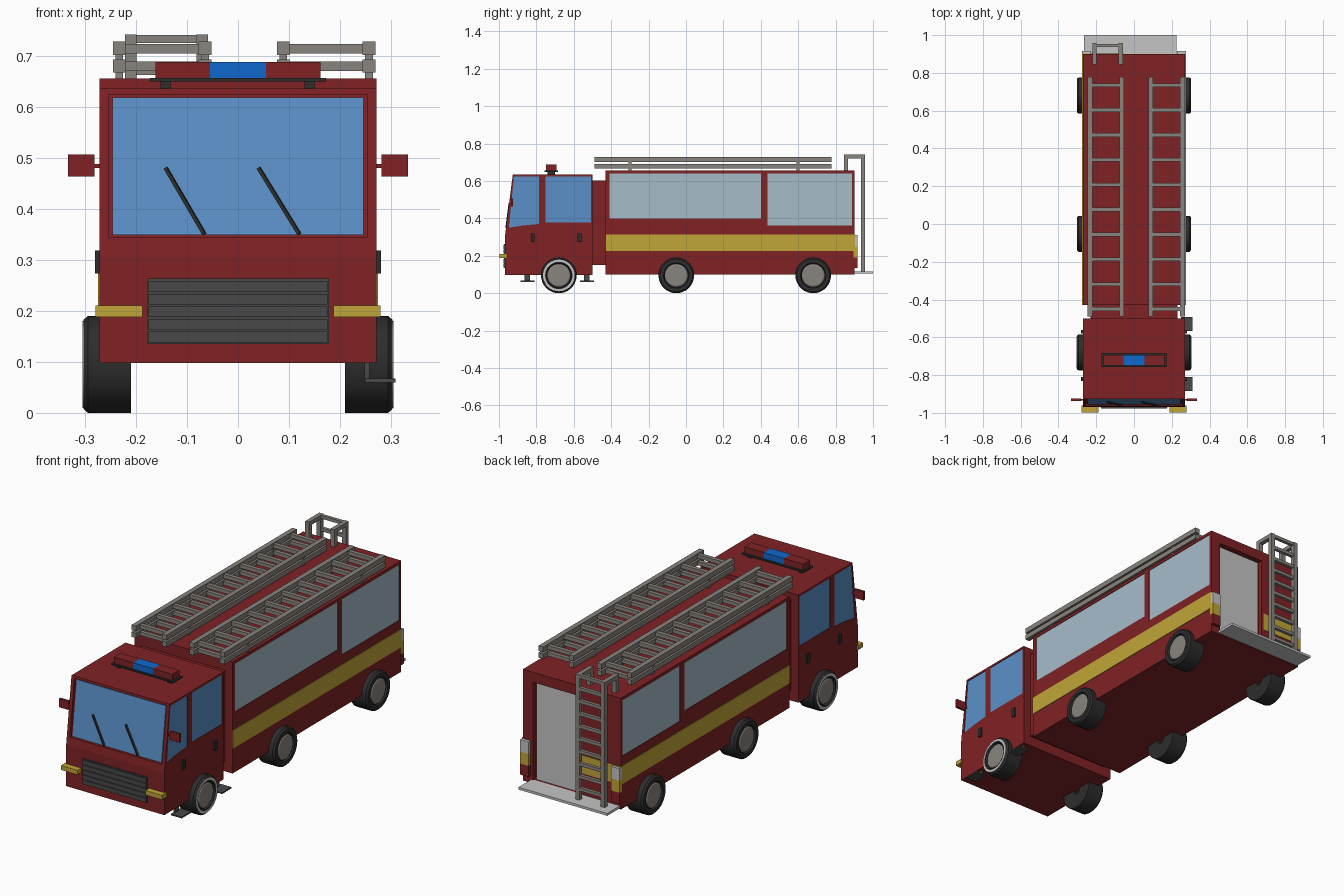
import bpy, bmesh, math
from mathutils import Vector, Matrix

if "Cube" in bpy.data.objects:
    bpy.data.objects.remove(bpy.data.objects["Cube"])


def material(name, r, g, b):
    m = bpy.data.materials.new(name)
    m.diffuse_color = (r, g, b, 1)
    m.use_nodes = True
    m.node_tree.nodes["Principled BSDF"].inputs["Base Color"].default_value = m.diffuse_color
    return m


RED = material("fire_red", 0.215, 0.016, 0.018)
SCREEN = material("cab_glass_blue", 0.105, 0.28, 0.58)
PALE = material("pale_glass", 0.38, 0.51, 0.59)
YELLOW = material("stripe_yellow", 0.53, 0.38, 0.04)
METAL = material("ladder_grey", 0.25, 0.23, 0.21)
BLACK = material("rubber_black", 0.026, 0.026, 0.026)
GRILLE = material("grille_grey", 0.065, 0.065, 0.065)
WHITE = material("light_grey", 0.56, 0.56, 0.56)
BEACON = material("beacon_blue", 0.005, 0.14, 0.61)


def finish(name, bm, mat):
    bmesh.ops.recalc_face_normals(bm, faces=bm.faces)
    me = bpy.data.meshes.new(name)
    bm.to_mesh(me)
    bm.free()
    ob = bpy.data.objects.new(name, me)
    bpy.context.collection.objects.link(ob)
    me.materials.append(mat)
    return ob


def prism(name, yz, x0, x1, mat):
    """Side profile in y,z stretched along x."""
    bm = bmesh.new()
    f = bm.faces.new([bm.verts.new((x0, y, z)) for y, z in yz])
    ext = bmesh.ops.extrude_face_region(bm, geom=[f])["geom"]
    bmesh.ops.translate(bm, vec=(x1 - x0, 0, 0),
                        verts=[v for v in ext if isinstance(v, bmesh.types.BMVert)])
    return finish(name, bm, mat)


def boxes(name, mat, *specs):
    """One object from boxes given as x0, x1, y0, y1, z0, z1."""
    bm = bmesh.new()
    for x0, x1, y0, y1, z0, z1 in specs:
        m = Matrix.Translation(((x0 + x1) / 2, (y0 + y1) / 2, (z0 + z1) / 2)) @ \
            Matrix.Diagonal((abs(x1 - x0), abs(y1 - y0), abs(z1 - z0), 1))
        bmesh.ops.create_cube(bm, size=1, matrix=m)
    return finish(name, bm, mat)


def lathe(name, profile, s, y, mat, z=0.095, angle=2 * math.pi):
    """Closed x,radius profile spun about a wheel axle."""
    bm = bmesh.new()
    vs = [bm.verts.new((s * x, y, z + r)) for x, r in profile]
    es = [bm.edges.new((a, b)) for a, b in zip(vs, vs[1:] + vs[:1])]
    bmesh.ops.spin(bm, geom=vs + es, cent=(0, y, z), axis=(1, 0, 0), angle=angle, steps=36)
    bmesh.ops.remove_doubles(bm, verts=bm.verts, dist=0.0003)
    ob = finish(name, bm, mat)
    bpy.context.view_layer.objects.active = ob
    ob.select_set(True)
    bpy.ops.object.shade_smooth_by_angle(angle=math.radians(30))
    ob.select_set(False)
    return ob


def cut(target, cutters):
    for c in cutters:
        mod = target.modifiers.new("cut", 'BOOLEAN')
        mod.operation, mod.object, mod.solver = 'DIFFERENCE', c, 'EXACT'
    dg = bpy.context.evaluated_depsgraph_get()
    target.data = bpy.data.meshes.new_from_object(target.evaluated_get(dg))
    target.modifiers.clear()
    for c in cutters:
        bpy.data.objects.remove(c)


def rect(y0, y1, z0, z1):
    return [(y0, z0), (y1, z0), (y1, z1), (y0, z1)]


def slope(z):
    return -0.968 + (z - 0.305) * 0.042 / 0.33


def slanted(z0, z1, d0, d1):
    return [(slope(z0) + d0, z0), (slope(z1) + d0, z1), (slope(z1) + d1, z1), (slope(z0) + d1, z0)]


W = 0.271

# Cab with recessed windscreen and side windows
cab = prism("cab", [(-0.968, 0.098), (slope(0.305), 0.305), (slope(0.635), 0.635),
                    (-0.5, 0.635), (-0.5, 0.098)], -W, W, RED)
cab_windows = [[(-0.947, 0.35), (-0.92, 0.625), (-0.785, 0.625), (-0.785, 0.37), (-0.87, 0.362)],
               rect(-0.75, -0.508, 0.377, 0.625)]
cutters = [prism("screen_cutter", slanted(0.345, 0.624, -0.03, 0.013), -0.254, 0.254, RED)]
for s in (-1, 1):
    for i, w in enumerate(cab_windows):
        cutters.append(prism("cutter", w, s * (W - 0.006), s * 0.3, RED))
        prism(f"cab_side_window_{i}", w, s * (W - 0.008), s * (W - 0.003), SCREEN)
cut(cab, cutters)
prism("windscreen", slanted(0.348, 0.618, 0.008, 0.015), -0.246, 0.246, SCREEN)

# Rear body with recessed windows and doorway
body = boxes("rear_body", RED, (-W, W, -0.43, 0.9, 0.1, 0.655))
body_windows = [rect(-0.41, 0.4, 0.4, 0.64), rect(0.435, 0.888, 0.362, 0.64)]
cutters = [boxes("door_cutter", RED, (-0.045, 0.215, 0.875, 0.95, 0.116, 0.605))]
for s in (-1, 1):
    for i, w in enumerate(body_windows):
        cutters.append(prism("cutter", w, s * (W - 0.006), s * 0.3, RED))
        prism(f"body_window_{i}", w, s * (W - 0.008), s * (W - 0.003), PALE)
cut(body, cutters)
boxes("rear_door", WHITE, (-0.037, 0.207, 0.87, 0.883, 0.116, 0.597))
boxes("cab_connector", RED, (-0.23, 0.23, -0.505, -0.425, 0.15, 0.603))
boxes("rear_platform", WHITE, (-0.265, 0.225, 0.895, 1.0, 0.105, 0.117))

# Yellow stripes
for s in (-1, 1):
    boxes("side_stripe", YELLOW, (s * (W - 0.002), s * (W + 0.003), -0.43, 0.903, 0.225, 0.315))
boxes("rear_stripe", YELLOW, (-W, -0.055, 0.898, 0.903, 0.225, 0.315))

# Tail lights, stacked
for s in (-1, 1):
    for n, m, z0, z1 in (("upper", WHITE, 0.25, 0.31), ("middle", YELLOW, 0.19, 0.25),
                         ("lower", RED, 0.135, 0.19)):
        boxes(f"tail_light_{n}", m, (s * 0.228, s * 0.274, 0.895, 0.916, z0, z1))

# Grille with slats, and front lights
boxes("grille", GRILLE, (-0.178, 0.178, -0.972, -0.96, 0.135, 0.263),
      *[(-0.175, 0.175, -0.977, -0.97, 0.138 + i * 0.0247, 0.159 + i * 0.0247) for i in range(5)])
for s in (-1, 1):
    boxes("front_light", YELLOW, (s * 0.187, s * 0.279, -0.998, -0.96, 0.188, 0.21))

# Wipers lying on the windscreen
for x0, x1 in ((-0.066, -0.142), (0.12, 0.04)):
    a = Vector((x0, slope(0.35) + 0.002, 0.35))
    b = Vector((x1, slope(0.48) + 0.002, 0.48))
    d = b - a
    bm = bmesh.new()
    m = Matrix.Translation((a + b) / 2) @ d.to_track_quat('Z', 'Y').to_matrix().to_4x4()
    bmesh.ops.create_cube(bm, size=1, matrix=m @ Matrix.Diagonal((0.009, 0.007, d.length, 1)))
    finish("wiper", bm, BLACK)

# Mirrors and door handles
for s in (-1, 1):
    boxes("wing_mirror", RED, (s * 0.281, s * 0.333, -0.936, -0.924, 0.463, 0.506),
          (s * 0.262, s * 0.282, -0.934, -0.926, 0.48, 0.488))
    for y in (-0.82, -0.57):
        boxes("door_handle", BLACK, (s * 0.268, s * 0.28, y - 0.01, y + 0.01, 0.273, 0.318))

# Cab steps, right side only
for y in (-0.848, -0.53):
    boxes("cab_step", GRILLE, (0.25, 0.309, y - 0.037, y + 0.037, 0.06, 0.067),
          (0.248, 0.258, y - 0.015, y + 0.015, 0.06, 0.1))

# Roof light bar
boxes("light_bar_base", BLACK, (-0.172, 0.172, -0.757, -0.684, 0.649, 0.656),
      *[(x - 0.01, x + 0.01, -0.74, -0.7, 0.632, 0.65) for x in (-0.142, 0.14)])
for s in (-1, 1):
    boxes("light_bar_end", RED, (s * 0.055, s * 0.162, -0.748, -0.693, 0.656, 0.687))
boxes("light_bar_beacon", BEACON, (-0.055, 0.055, -0.748, -0.693, 0.656, 0.687))

# Two stacked ladders on each side of the roof
for xa, xb in ((-0.245, -0.052), (0.076, 0.269)):
    for z0, z1 in ((0.667, 0.692), (0.701, 0.727)):
        rails = [(x, x + 0.025, -0.49, 0.778, z0, z1) for x in (xa, xb - 0.025)]
        rungs = [(xa + 0.02, xb - 0.02, y - 0.01, y + 0.01, z0 + 0.003, z1 - 0.004)
                 for y in [0.735 - 0.1317 * i for i in range(10)]]
        boxes("roof_ladder", METAL, *rails, *rungs)
    boxes("ladder_supports", METAL, *[(x + 0.005, x + 0.02, y - 0.008, y + 0.008, 0.65, 0.705)
                                      for x in (xa, xb - 0.025) for y in (-0.3, 0.6)])

# Rear climbing ladder hooked over the roof
parts = []
for x in (-0.221, -0.081):
    parts += [(x, x + 0.022, 0.935, 0.957, 0.115, 0.741),
              (x, x + 0.022, 0.845, 0.936, 0.721, 0.741),
              (x, x + 0.022, 0.845, 0.867, 0.65, 0.722)]
parts += [(-0.2, -0.08, 0.938, 0.954, z - 0.008, z + 0.008) for z in [0.17 + 0.0625 * i for i in range(10)]]
boxes("rear_ladder", METAL, *parts)

# Wheels: tyre, hub and hub ring, with arch lips on the body
tyre = [(0.21, 0.02), (0.21, 0.095), (0.294, 0.095), (0.303, 0.087), (0.303, 0.068),
        (0.294, 0.064), (0.294, 0.02)]
hub = [(0.288, 0.0001), (0.288, 0.06), (0.298, 0.06), (0.301, 0.055), (0.301, 0.0001)]
for s in (-1, 1):
    for y in (-0.68, -0.052, 0.68):
        lathe("tyre", tyre, s, y, BLACK)
        lathe("wheel_hub", hub, s, y, METAL)
        if y < -0.5:
            lathe("wheel_trim_ring", [(0.3, 0.073), (0.3, 0.086), (0.3045, 0.085), (0.3045, 0.073)],
                  s, y, WHITE)
